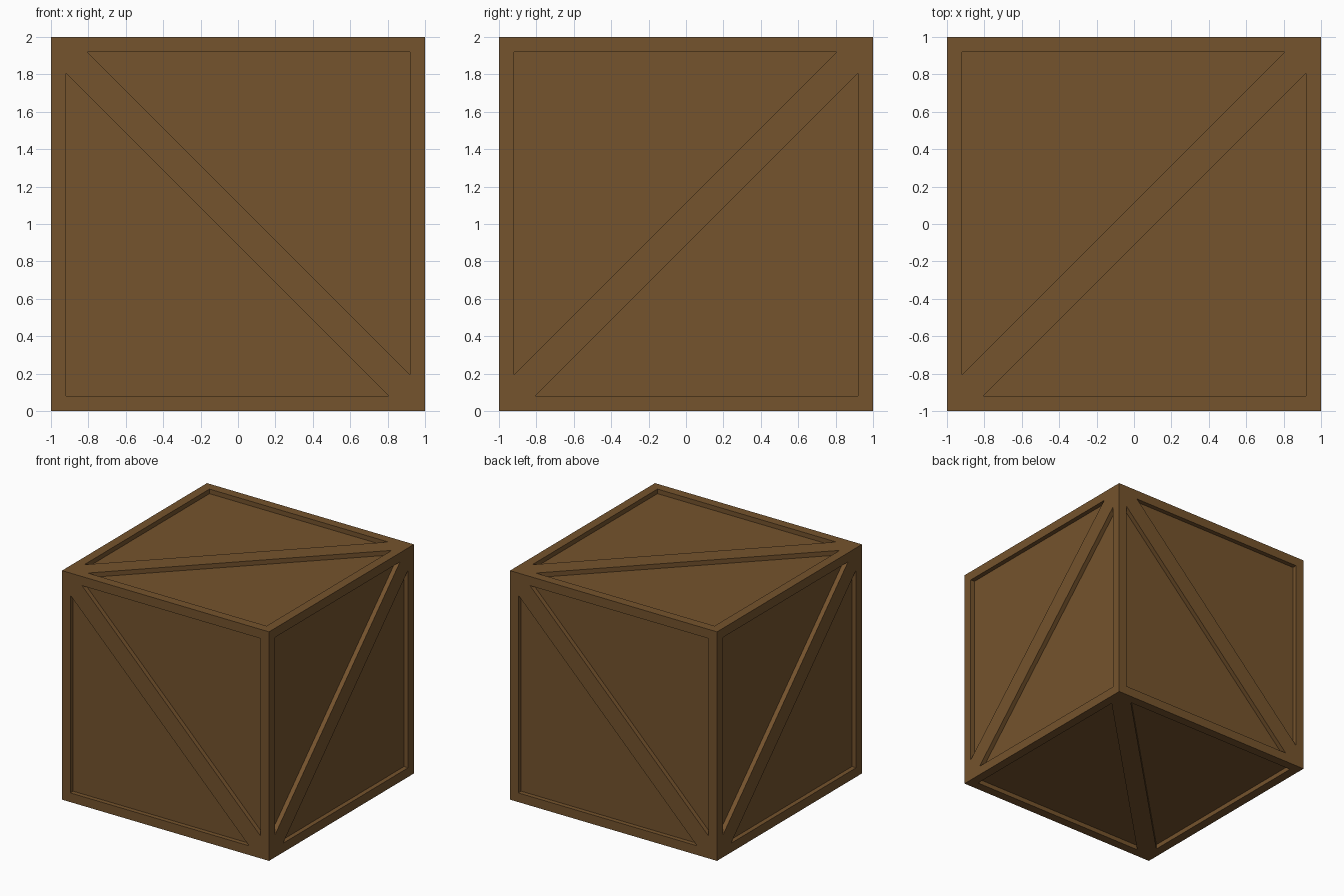
import bpy
import bmesh
from mathutils import Vector

if "Cube" in bpy.data.objects:
    bpy.data.objects.remove(bpy.data.objects["Cube"])

FRAME = 0.08   # width of the border boards and half width of each brace
DEPTH = 0.04   # how far the panels sit back

wood = bpy.data.materials.new("brown wood")
wood.diffuse_color = (0.178, 0.087, 0.026, 1.0)
wood.use_nodes = True
wood.node_tree.nodes["Principled BSDF"].inputs["Base Color"].default_value = wood.diffuse_color

# Crate body: a 2 unit cube
bm = bmesh.new()
bmesh.ops.create_cube(bm, size=2.0)
bm.normal_update()

# Diagonal braces: split each side between opposite corners (the base runs the other way)
for face in list(bm.faces):
    sign = -1 if face.normal.z < -0.5 else 1
    a, b = [v for v in face.verts if v.co.x * v.co.y * v.co.z * sign > 0]
    bmesh.utils.face_split(face, a, b)
bm.normal_update()

# Recessed panels: leave a border round each triangle, then push the middle in
panels = list(bm.faces)
normals = [f.normal.copy() for f in panels]
bmesh.ops.inset_individual(bm, faces=panels, thickness=FRAME, use_even_offset=True)
bmesh.ops.inset_individual(bm, faces=panels, thickness=0.0)
for face, normal in zip(panels, normals):
    for v in face.verts:
        v.co -= normal * DEPTH

# Stand the crate on the ground
bmesh.ops.translate(bm, verts=bm.verts, vec=Vector((0, 0, 1)))
bm.normal_update()

mesh = bpy.data.meshes.new("crate")
bm.to_mesh(mesh)
bm.free()
mesh.materials.append(wood)
crate = bpy.data.objects.new("crate", mesh)
bpy.context.collection.objects.link(crate)
